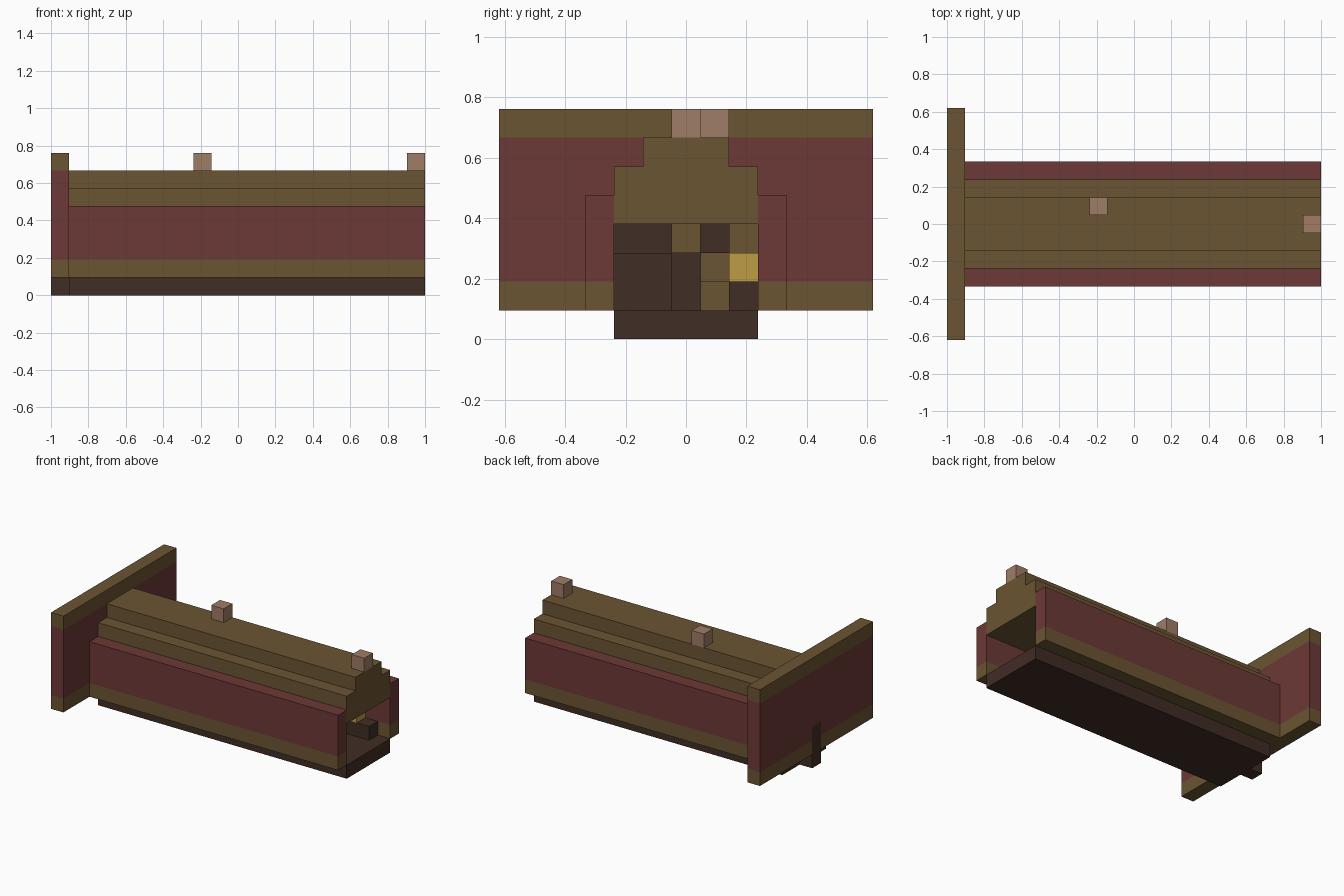
import bpy
import bmesh
from mathutils import Matrix, Vector

cube = bpy.data.objects.get("Cube")
if cube:
    bpy.data.objects.remove(cube, do_unlink=True)

UNIT = 2 / 21  # one building block


def material(name, rgb):
    m = bpy.data.materials.new(name)
    m.use_nodes = True
    color = (*rgb, 1)
    m.diffuse_color = color
    m.node_tree.nodes["Principled BSDF"].inputs["Base Color"].default_value = color
    return m


brown = material("brown_wood", (0.147, 0.089, 0.033))
red = material("dull_red", (0.150, 0.041, 0.037))
dark = material("dark_wood", (0.051, 0.026, 0.018))
gold = material("gold", (0.515, 0.332, 0.061))
pink = material("pale_pink", (0.352, 0.205, 0.136))


def part(name, mat, *boxes):
    """Boxes given in block units as x, y, z ranges; x counts from the end panel."""
    bm = bmesh.new()
    for xs, ys, zs in boxes:
        lo = Vector((xs[0] - 10.5, ys[0], zs[0])) * UNIT
        hi = Vector((xs[1] - 10.5, ys[1], zs[1])) * UNIT
        matrix = Matrix.Translation((lo + hi) / 2) @ Matrix.Diagonal((*(hi - lo), 1))
        bmesh.ops.create_cube(bm, size=1, matrix=matrix)
    mesh = bpy.data.meshes.new(name)
    bm.to_mesh(mesh)
    bm.free()
    mesh.materials.append(mat)
    obj = bpy.data.objects.new(name, mesh)
    bpy.context.collection.objects.link(obj)
    return obj


PANEL = (0, 1)
BODY = (1, 21)
MID = (-0.5, 0.5)

# Base and stepped roof
part("floor", dark, (BODY, (-2.5, 2.5), (0, 1)))
part("roof_lower_step", brown, (BODY, (-2.5, 2.5), (4, 6)))
part("roof_upper_step", brown, (BODY, (-1.5, 1.5), (6, 7)))

# Side walls, brown at the foot and red above
for side, ys in (("right", (-3.5, -2.5)), ("left", (2.5, 3.5))):
    part(side + "_wall_foot", brown, (BODY, ys, (1, 2)))
    part(side + "_wall", red, (BODY, ys, (2, 5)))

# Wide end panel, fitted around a central post
sides = ((-6.5, -0.5), (0.5, 6.5))
part("panel_foot", brown, *[(PANEL, ys, (1, 2)) for ys in sides])
part("panel_middle", red, (PANEL, (-6.5, 6.5), (3, 7)),
     *[(PANEL, ys, (2, 3)) for ys in sides])
part("panel_top", brown, (PANEL, (-6.5, 6.5), (7, 8)))
part("panel_post", dark, (PANEL, MID, (0, 3)))

# Fittings inside the open end
part("inner_dark_bench", dark, ((1, 18), (-2.5, -0.5), (1, 3)))
part("inner_dark_beams", dark, ((1, 17), (-2.5, -0.5), (3, 4)),
     ((1, 17), (0.5, 1.5), (3, 4)))
part("inner_brown_beams", brown, ((1, 18), MID, (3, 4)), ((1, 18), (1.5, 2.5), (3, 4)))
part("inner_brown_bench", brown, ((1, 17), (0.5, 1.5), (1, 2)),
     ((1, 16), (0.5, 1.5), (2, 3)))
part("inner_dark_step", dark, ((1, 20), (1.5, 2.5), (1, 2)))
part("gold_block", gold, ((18, 19), (1.5, 2.5), (2, 3)))

# Small blocks on the roof
part("roof_block_middle", pink, ((8, 9), (0.5, 1.5), (7, 8)))
part("roof_block_end", pink, ((20, 21), MID, (7, 8)))
